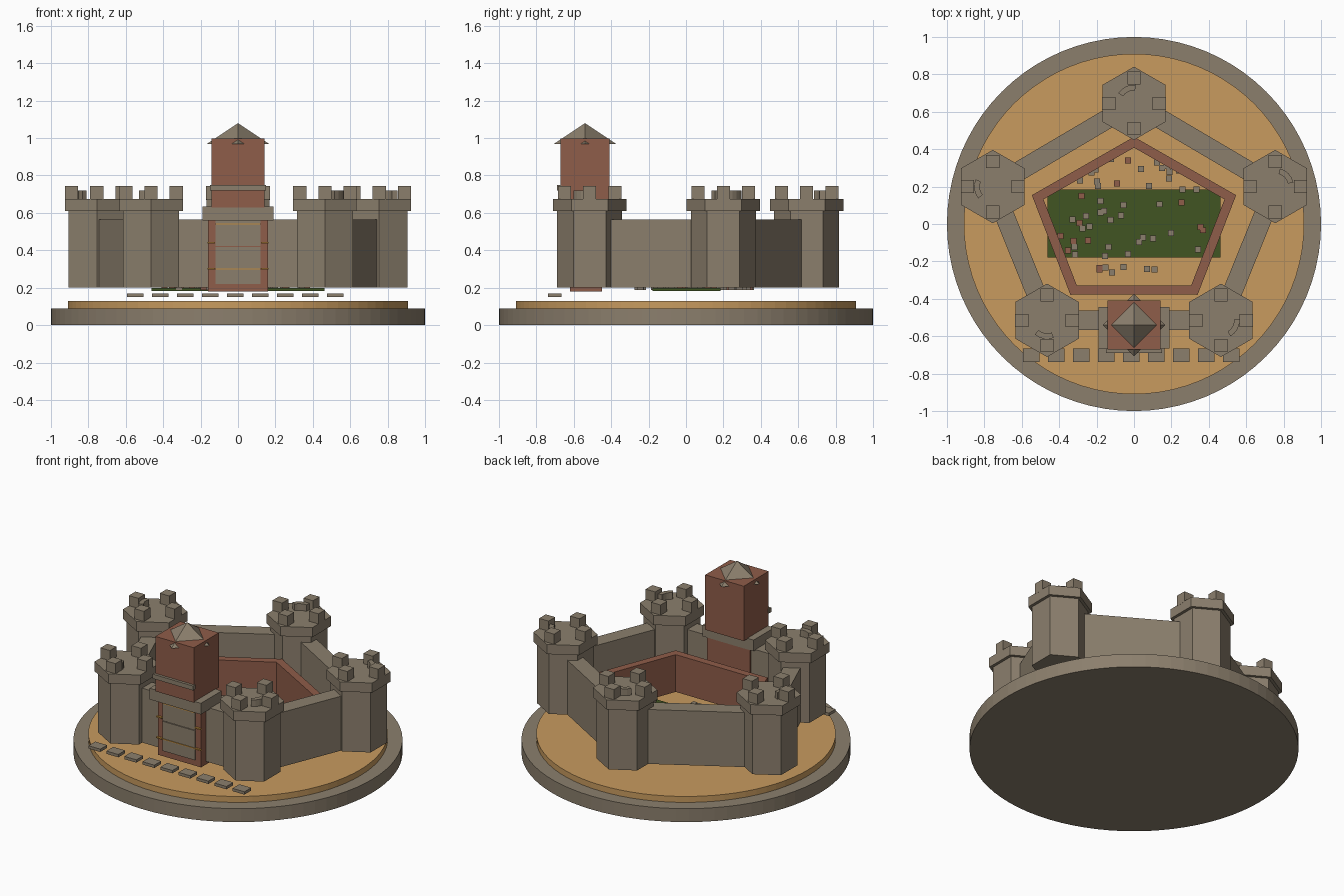
import bpy, bmesh, math, random
from mathutils import Matrix, Vector

if "Cube" in bpy.data.objects:
    bpy.data.objects.remove(bpy.data.objects["Cube"])

random.seed(4)


def material(name, rgb):
    m = bpy.data.materials.new(name)
    m.diffuse_color = (*rgb, 1)
    m.use_nodes = True
    m.node_tree.nodes["Principled BSDF"].inputs["Base Color"].default_value = m.diffuse_color
    return m


STONE = material("stone", (0.26, 0.212, 0.152))
BRICK = material("brick", (0.275, 0.109, 0.067))
SAND = material("sand", (0.578, 0.328, 0.114))
GRASS = material("grass", (0.053, 0.091, 0.016))
GOLD = material("gold", (0.55, 0.27, 0.05))


def finish(name, bm, mat):
    bmesh.ops.recalc_face_normals(bm, faces=bm.faces)
    me = bpy.data.meshes.new(name)
    bm.to_mesh(me)
    bm.free()
    me.materials.append(mat)
    ob = bpy.data.objects.new(name, me)
    bpy.context.collection.objects.link(ob)
    return ob


def add_box(bm, x0, x1, y0, y1, z0, z1, turn=None):
    size = Matrix.Diagonal((x1 - x0, y1 - y0, z1 - z0, 1))
    place = Matrix.Translation(((x0 + x1) / 2, (y0 + y1) / 2, (z0 + z1) / 2))
    rot = Matrix.Rotation(turn or 0, 4, 'Z')
    bmesh.ops.create_cube(bm, size=1, matrix=place @ rot @ size)


def box(name, mat, *dims):
    bm = bmesh.new()
    add_box(bm, *dims)
    return finish(name, bm, mat)


def add_prism(bm, sides, r0, r1, x, y, z0, z1, turn=0):
    m = Matrix.Translation((x, y, (z0 + z1) / 2)) @ Matrix.Rotation(turn, 4, 'Z')
    bmesh.ops.create_cone(bm, cap_ends=True, segments=sides, radius1=r0,
                          radius2=r1, depth=z1 - z0, matrix=m)


def prism(name, mat, *dims):
    bm = bmesh.new()
    add_prism(bm, *dims)
    return finish(name, bm, mat)


def add_wall(bm, a, b, thick, z0, z1, extend=0):
    a, b = Vector(a), Vector(b)
    mid, d = (a + b) / 2, b - a
    half = d.length / 2 + extend
    add_box(bm, mid.x - half, mid.x + half, mid.y - thick / 2, mid.y + thick / 2,
            z0, z1, math.atan2(d.y, d.x))


# Round plinth and courtyard ground
prism("plinth", STONE, 80, 1, 1, 0, 0, 0, 0.09)
prism("sand_ground", SAND, 80, 0.91, 0.91, 0, 0, 0.09, 0.13)

# Five hexagonal corner towers
corners = [(0, 0.645), (-0.755, 0.2), (-0.465, -0.515), (0.465, -0.515), (0.755, 0.2)]
for i, (x, y) in enumerate(corners):
    bm = bmesh.new()
    quarter = math.pi / 2
    add_prism(bm, 6, 0.174, 0.174, x, y, 0.2, 0.61, quarter / 3 * 0)
    add_prism(bm, 6, 0.196, 0.196, x, y, 0.61, 0.675, quarter / 3 * 0)
    # Point the hexagons along y
    flat = max(v.co.x for v in bm.verts) - x
    if flat > 0.19:
        bmesh.ops.rotate(bm, verts=bm.verts, cent=(x, y, 0),
                         matrix=Matrix.Rotation(math.pi / 6, 3, 'Z'))
    # Four battlement blocks
    for k in range(4):
        px, py = x + 0.135 * math.cos(k * quarter), y + 0.135 * math.sin(k * quarter)
        add_box(bm, px - 0.035, px + 0.035, py - 0.035, py + 0.035, 0.67, 0.743)
    # Low curved parapet on the roof
    steps, start = 4, math.radians(85 + 72 * i)
    rings = []
    for s in range(steps + 1):
        t = start + math.radians(62) * s / steps
        rings.append([bm.verts.new((x + r * math.cos(t), y + r * math.sin(t), z))
                      for r, z in ((0.07, 0.675), (0.1, 0.675), (0.1, 0.72), (0.07, 0.72))])
    for p, q in zip(rings, rings[1:]):
        for k in range(4):
            bm.faces.new((p[k], p[k - 1], q[k - 1], q[k]))
    bm.faces.new(rings[0])
    bm.faces.new(rings[-1])
    finish("corner_tower", bm, STONE)

# Outer curtain walls
bm = bmesh.new()
for a, b in zip(corners, corners[1:] + corners[:1]):
    add_wall(bm, a, b, 0.104, 0.2, 0.565)
finish("curtain_walls", bm, STONE)

# Inner brick walls
inner = [(0, 0.437), (-0.515, 0.143), (-0.323, -0.353), (0.323, -0.353), (0.515, 0.143)]
bm = bmesh.new()
for a, b in zip(inner, inner[1:] + inner[:1]):
    add_wall(bm, a, b, 0.05, 0.2, 0.45, 0.02)
finish("inner_brick_walls", bm, BRICK)

# Gatehouse: brick body, stone door, lintel, upper tower, ledge and roof
box("gate_body", BRICK, -0.16, 0.16, -0.62, -0.45, 0.18, 0.565)
box("gate_door_lower", STONE, -0.12, 0.12, -0.628, -0.618, 0.22, 0.418)
box("gate_door_upper", STONE, -0.12, 0.12, -0.628, -0.618, 0.422, 0.565)
bm = bmesh.new()
for z in (0.3, 0.54):
    add_box(bm, -0.12, 0.12, -0.632, -0.62, z - 0.003, z + 0.003)
for z in (0.3, 0.44):
    for s in (-0.143, 0.143):
        add_box(bm, s - 0.021, s + 0.021, -0.634, -0.62, z - 0.004, z + 0.004)
finish("door_bands", bm, GOLD)
box("gate_lintel", STONE, -0.19, 0.19, -0.665, -0.445, 0.56, 0.635)
box("gate_tower", BRICK, -0.143, 0.143, -0.672, -0.408, 0.63, 0.998)
box("gate_tower_ledge", STONE, -0.15, 0.15, -0.69, -0.665, 0.72, 0.75)
prism("gate_roof", STONE, 4, 0.167, 0, 0, -0.54, 0.968, 1.08)
roof = bpy.data.objects["gate_roof"]
# Roof corners sit over the middle of each tower side
if max(v.co.x for v in roof.data.vertices) < 0.15:
    roof.data.transform(Matrix.Translation((0, -0.54, 0)) @ Matrix.Rotation(math.pi / 4, 4, 'Z')
                        @ Matrix.Translation((0, 0.54, 0)))

# Lawn
box("lawn", GRASS, -0.462, 0.462, -0.178, 0.184, 0.183, 0.197)

# Scattered courtyard rubble
for name, mat, count in (("stone_rubble", STONE, 42), ("brick_rubble", BRICK, 13)):
    bm = bmesh.new()
    for _ in range(count):
        y = random.uniform(-0.27, 0.35)
        reach = 0.4 - max(0, y - 0.15)
        x = random.uniform(-reach, reach) * (0.7 if y < -0.18 else 1)
        add_box(bm, x - 0.016, x + 0.016, y - 0.016, y + 0.016, 0.188, 0.212)
    finish(name, bm, mat)

# Row of stepping stones before the gate
bm = bmesh.new()
for i in range(9):
    x = -0.55 + 0.1337 * i
    add_box(bm, x - 0.044, x + 0.044, -0.737, -0.665, 0.15, 0.169)
finish("stepping_stones", bm, STONE)
